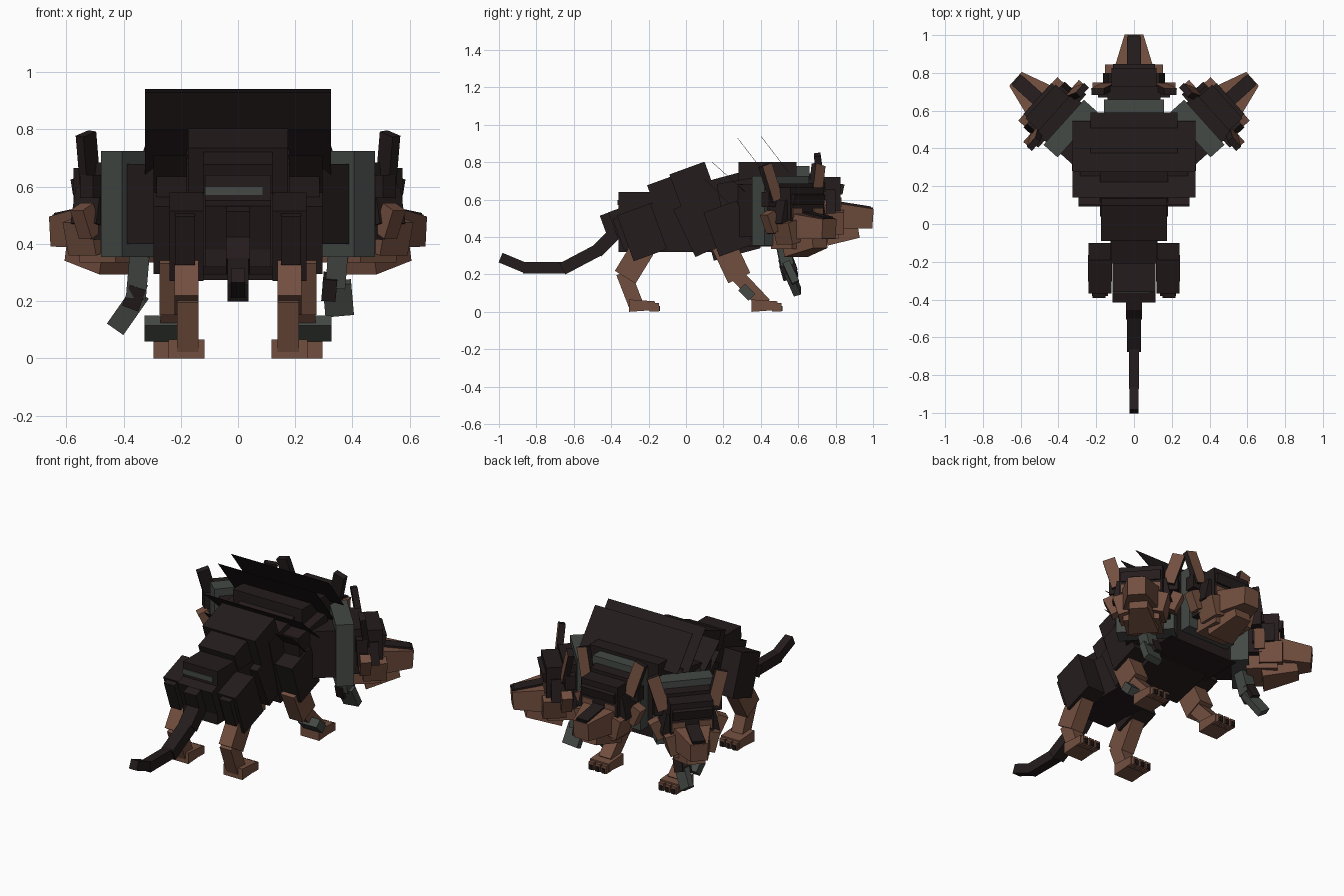
import bpy, bmesh, math
from mathutils import Matrix, Vector

if "Cube" in bpy.data.objects:
    bpy.data.objects.remove(bpy.data.objects["Cube"])


def material(name, rgb):
    m = bpy.data.materials.new(name)
    m.use_nodes = True
    m.diffuse_color = (*rgb, 1)
    m.node_tree.nodes["Principled BSDF"].inputs["Base Color"].default_value = (*rgb, 1)
    return m


FUR = material("dark fur", (0.018, 0.0115, 0.012))
SKIN = material("brown skin", (0.17, 0.078, 0.05))
IRON = material("grey iron", (0.058, 0.067, 0.06))
CLAW = material("black claw", (0.012, 0.009, 0.009))
I = Matrix.Identity(4)


def box(name, center, size, mat, rx=0, ry=0, taper=(1, 1), frame=I, front=None):
    """Box tilted by rx, ry degrees; taper narrows its +y end; front recolours its +y face."""
    bm = bmesh.new()
    bmesh.ops.create_cube(bm, size=1)
    for v in bm.verts:
        if v.co.y > 0:
            v.co.x *= taper[0]
            v.co.z *= taper[1]
        v.co = Vector(a * b for a, b in zip(v.co, size))
    me = bpy.data.meshes.new(name)
    bm.normal_update()
    me.materials.append(mat)
    if front:
        me.materials.append(front)
        for f in bm.faces:
            f.material_index = int(f.normal.y > 0.9)
    bm.transform(frame @ Matrix.Translation(center)
                 @ Matrix.Rotation(math.radians(ry), 4, 'Y')
                 @ Matrix.Rotation(math.radians(rx), 4, 'X'))
    bm.to_mesh(me)
    bm.free()
    ob = bpy.data.objects.new(name, me)
    bpy.context.collection.objects.link(ob)
    return ob


def bar(name, x, p, q, width, depth, mat, overlap=0):
    """Box running between two (y, z) points."""
    dy, dz = q[0] - p[0], q[1] - p[1]
    return box(name, (x, (p[0] + q[0]) / 2, (p[1] + q[1]) / 2),
               (width, math.hypot(dy, dz) + overlap, depth), mat, math.degrees(math.atan2(dz, dy)))


# Tail
tail = [(-0.98, 0.285), (-0.86, 0.235), (-0.65, 0.235), (-0.47, 0.33), (-0.35, 0.45)]
for i, w in enumerate((0.05, 0.055, 0.075, 0.085)):
    bar(f"tail_{i + 1}", 0, tail[i], tail[i + 1], w, 0.055 + 0.006 * i, FUR, 0.025)
box("tail_root", (0, -0.39, 0.465), (0.085, 0.1, 0.14), FUR, 20)

# Torso
box("rump", (0, -0.32, 0.46), (0.23, 0.13, 0.2), FUR, 20)
box("hips", (0, -0.24, 0.48), (0.23, 0.24, 0.32), FUR)
box("hip_strap", (-0.015, -0.362, 0.585), (0.2, 0.006, 0.028), IRON)
box("belly", (0, -0.03, 0.45), (0.25, 0.34, 0.26), FUR)
box("back_fur_rear", (0, -0.04, 0.61), (0.24, 0.27, 0.24), FUR, 20)
box("back_fur_front", (0, 0.07, 0.59), (0.35, 0.2, 0.38), FUR, 20)
box("ribs", (0, 0.22, 0.51), (0.36, 0.26, 0.42), FUR, 15)
box("chest", (0, 0.435, 0.575), (0.46, 0.31, 0.45), FUR)
box("withers", (0, 0.33, 0.55), (0.57, 0.28, 0.32), FUR, 10)

# Mane sheets leaning back
for i, (half, p, q) in enumerate([
        (0.325, (0.545, 0.75), (0.40, 0.94)),
        (0.325, (0.46, 0.69), (0.275, 0.93)),
        (0.325, (0.34, 0.62), (0.14, 0.80)),
        (0.295, (0.26, 0.55), (0.10, 0.71))]):
    bar(f"mane_sheet_{i + 1}", 0, p, q, half * 2, 0.002, FUR)

# Legs
for side, s in (("left", 1), ("right", -1)):
    box(f"{side}_thigh", (s * 0.18, -0.235, 0.425), (0.12, 0.19, 0.26), FUR, 20)
    box(f"{side}_haunch", (s * 0.185, -0.31, 0.43), (0.07, 0.11, 0.18), FUR, 20)
    bar(f"{side}_hind_shin", s * 0.18, (-0.23, 0.34), (-0.325, 0.185), 0.085, 0.13, SKIN)
    bar(f"{side}_hind_ankle", s * 0.175, (-0.335, 0.21), (-0.265, 0.03), 0.075, 0.08, SKIN)
    box(f"{side}_shoulder", (s * 0.1, 0.1, 0.47), (0.15, 0.24, 0.28), FUR, 25)
    box(f"{side}_upper_arm", (s * 0.235, 0.225, 0.445), (0.12, 0.19, 0.25), FUR, 20)
    bar(f"{side}_forearm", s * 0.23, (0.2, 0.36), (0.285, 0.18), 0.09, 0.13, SKIN)
    bar(f"{side}_wrist", s * 0.23, (0.25, 0.22), (0.42, 0.04), 0.08, 0.075, SKIN)
    box(f"{side}_shackle", (s * 0.265, 0.325, 0.105), (0.125, 0.05, 0.078), IRON, 45)
    for name, x, y in (("hind", 0.18, -0.235), ("fore", 0.233, 0.42)):
        box(f"{side}_{name}_foot", (s * x, y, 0.033), (0.125, 0.14, 0.066), SKIN, taper=(1, 0.7))
        for k in (-1, 0, 1):
            tx = s * x + k * 0.042
            box(f"{side}_{name}_toe", (tx, y + 0.065, 0.025), (0.034, 0.05, 0.045), SKIN)
            box(f"{side}_{name}_claw", (tx, y + 0.085, 0.018), (0.018, 0.022, 0.028), CLAW)


def head(label, x, y, lift, angle):
    """Collared head facing local +y, origin at the collar."""
    fr = Matrix.Translation((x, y, lift)) @ Matrix.Rotation(math.radians(angle), 4, 'Z')

    def part(name, *args, **kw):
        box(f"{label}_{name}", *args, frame=fr, **kw)

    part("neck", (0, -0.08, 0.54), (0.27, 0.22, 0.28), FUR)
    part("collar", (0, 0, 0.54), (0.32, 0.1, 0.37), IRON)
    part("nape", (0, 0.07, 0.55), (0.28, 0.1, 0.27), FUR)
    part("skull", (0, 0.135, 0.56), (0.24, 0.16, 0.21), FUR)
    part("brow", (0, 0.2, 0.605), (0.22, 0.065, 0.055), FUR, -12)
    part("throat", (0, 0.12, 0.41), (0.2, 0.17, 0.15), SKIN)
    part("muzzle", (0, 0.29, 0.45), (0.22, 0.2, 0.14), SKIN, -4, taper=(0.45, 0.75))
    part("muzzle_ridge", (0, 0.285, 0.512), (0.075, 0.19, 0.022), FUR, -9)
    part("nose", (0, 0.38, 0.482), (0.07, 0.022, 0.04), CLAW)
    part("jaw", (0, 0.215, 0.355), (0.17, 0.2, 0.09), SKIN, 10, taper=(0.6, 0.7))
    for s in (-1, 1):
        part("cheek_fur", (s * 0.125, 0.13, 0.53), (0.05, 0.12, 0.13), FUR, 0, s * -12)
        part("cheek", (s * 0.11, 0.17, 0.425), (0.06, 0.13, 0.12), SKIN, 0, s * 15)
        part("ruff", (s * 0.17, 0.11, 0.48), (0.06, 0.06, 0.11), SKIN, 0, s * 25)
        part("under_eye", (s * 0.075, 0.218, 0.53), (0.07, 0.008, 0.05), SKIN)
        part("ear", (s * 0.165, 0.105, 0.69), (0.07, 0.035, 0.2), FUR, 8, s * 16, front=SKIN)
        part("ear_base", (s * 0.15, 0.09, 0.6), (0.08, 0.06, 0.08), FUR)


head("center_head", 0, 0.61, 0.055, 0)
head("left_head", 0.335, 0.505, 0, -48)
head("right_head", -0.335, 0.505, 0, 48)

# Broken chains hanging from the side collars
box("left_chain_upper", (0.345, 0.53, 0.31), (0.07, 0.07, 0.12), IRON, 12, 5)
box("left_chain_link", (0.32, 0.545, 0.25), (0.05, 0.08, 0.08), FUR, 20, 5)
box("left_chain_lower", (0.35, 0.56, 0.21), (0.1, 0.04, 0.12), IRON, 25, -5)
box("right_chain_upper", (-0.35, 0.53, 0.29), (0.07, 0.07, 0.15), IRON, 12, 5)
box("right_chain_link", (-0.36, 0.55, 0.22), (0.06, 0.08, 0.08), FUR, 15, 20)
box("right_chain_lower", (-0.385, 0.57, 0.165), (0.07, 0.04, 0.15), IRON, 20, 35)
